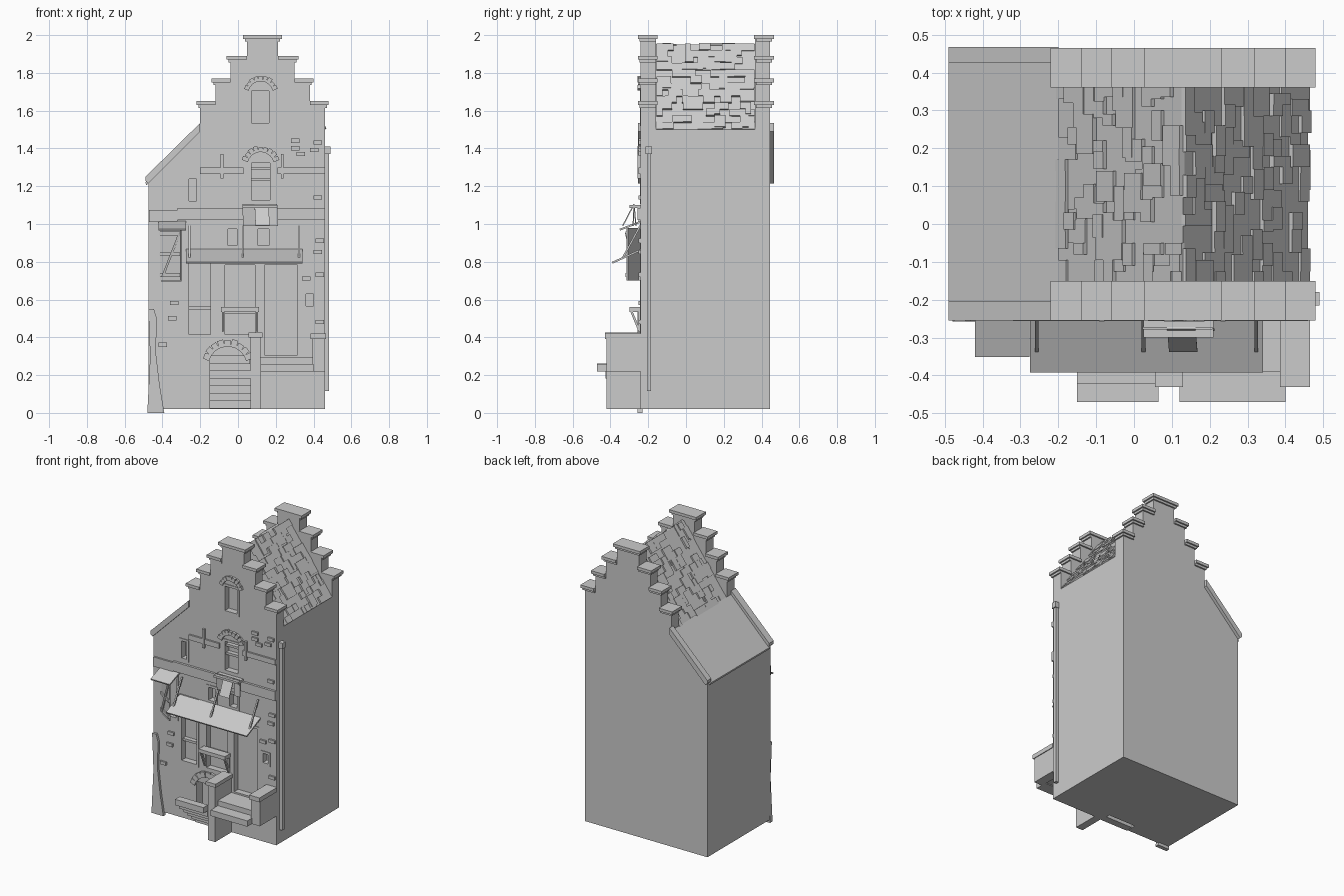
import bpy, bmesh, math, random
from mathutils import Vector, Matrix

random.seed(4)
if "Cube" in bpy.data.objects:
    bpy.data.objects.remove(bpy.data.objects["Cube"], do_unlink=True)

stone = bpy.data.materials.new("plain_grey")
stone.use_nodes = True
GREY = (0.6, 0.6, 0.6, 1)
stone.diffuse_color = GREY
stone.node_tree.nodes["Principled BSDF"].inputs["Base Color"].default_value = GREY
FRONT = -0.24


def finish(name, bm):
    bmesh.ops.recalc_face_normals(bm, faces=bm.faces)
    mesh = bpy.data.meshes.new(name)
    bm.to_mesh(mesh)
    bm.free()
    mesh.materials.append(stone)
    obj = bpy.data.objects.new(name, mesh)
    bpy.context.collection.objects.link(obj)
    return obj


def add_box(bm, x, y, z, matrix=Matrix()):
    size = Matrix.Diagonal((x[1] - x[0], y[1] - y[0], z[1] - z[0], 1))
    centre = Matrix.Translation((sum(x) / 2, sum(y) / 2, sum(z) / 2))
    bmesh.ops.create_cube(bm, size=1, matrix=matrix @ centre @ size)


def boxes(name, items):
    bm = bmesh.new()
    for x, y, z in items:
        add_box(bm, x, y, z)
    return finish(name, bm)


def prism(name, points, y0, y1):
    """Front outline in x and z, extruded along y."""
    bm = bmesh.new()
    face = bm.faces.new([bm.verts.new((x, y0, z)) for x, z in points])
    new = bmesh.ops.extrude_face_region(bm, geom=[face])["geom"]
    bmesh.ops.translate(bm, vec=(0, y1 - y0, 0),
                        verts=[v for v in new if isinstance(v, bmesh.types.BMVert)])
    return finish(name, bm)


def beam(name, a, b, width, depth):
    """Box running from a to b, width along x where possible."""
    a, b = Vector(a), Vector(b)
    d = (b - a).normalized()
    side = Vector((1, 0, 0)) if abs(d.x) < 0.1 else Vector((0, 1, 0))
    up = d.cross(side).normalized()
    m = Matrix((side, up, d)).transposed().to_4x4()
    m.translation = a
    bm = bmesh.new()
    add_box(bm, (-width / 2, width / 2), (-depth / 2, depth / 2), (0, (b - a).length), m)
    return finish(name, bm)


# Walls: front and back stepped gables with the core between them
MID = 0.13
steps = [(0.33, 1.63), (0.25, 1.75), (0.17, 1.87), (0.083, 1.98)]
right = []
for i, (w, z) in enumerate(steps):
    right += [(w, steps[i - 1][1] if i else 0.02), (w, z)]
outline = [(MID + w, z) for w, z in right] + [(MID - w, z) for w, z in reversed(right[1:])]
outline += [(-0.2, 1.5), (-0.475, 1.22), (-0.475, 0.02)]
front_wall = prism("front_wall", outline, FRONT, -0.16)
prism("back_wall", outline, 0.365, 0.445)
prism("house_core", [(0.46, 0.02), (0.46, 1.5), (MID, 1.95), (-0.2, 1.5),
                     (-0.475, 1.22), (-0.475, 0.02)], -0.16, 0.365)

# Gable coping stones, two tiers on every step
caps = []
for y0, y1 in ((-0.255, -0.15), (0.36, 0.465)):
    for i, (w, z) in enumerate(steps):
        inner = steps[i + 1][0] if i < 3 else 0
        for s in ((1, -1) if i < 3 else (1,)):
            for grow, low, high in ((0.01, z - 0.015, z), (0.02, z, z + 0.02)):
                a, b = (inner, w + grow) if i < 3 else (-w - grow, w + grow)
                caps.append(((min(MID + s * a, MID + s * b), max(MID + s * a, MID + s * b)),
                             (y0 + 0.02 - grow, y1 - 0.02 + grow), (low, high)))
boxes("gable_copings", caps)

# Roof shingles on both slopes
bm = bmesh.new()
length = math.hypot(0.33, 0.45)
for s in (1, -1):
    down = Vector((s * 0.33, 0, -0.45)).normalized()
    out = Vector((s * 0.45, 0, 0.33)).normalized()
    m = Matrix((down, Vector((0, 1, 0)), out)).transposed().to_4x4()
    m.translation = (MID, 0, 1.95)
    for row in range(13):
        u = row * length / 13
        y = -0.155
        while y < 0.35:
            w = random.choice((0.03, 0.045, 0.06, 0.08))
            if random.random() < 0.6:
                u2 = min(u + random.choice((0.043, 0.043, 0.075)), length)
                add_box(bm, (u, u2), (y, min(y + w, 0.362)),
                        (-0.005, random.uniform(0.005, 0.014)), m)
            y += w
finish("roof_shingles", bm)

# Side roof slab and its sloping copings
prism("side_roof", [(-0.2, 1.5), (-0.2, 1.51), (-0.49, 1.22), (-0.485, 1.205)], -0.22, 0.435)
for name, y0, y1 in (("front_slope_coping", -0.255, -0.205), ("back_slope_coping", 0.425, 0.467)):
    prism(name, [(-0.2, 1.49), (-0.2, 1.535), (-0.49, 1.25), (-0.49, 1.23), (-0.475, 1.215)], y0, y1)

# Windows and doors: x range, z range, glazing bar heights
openings = {
    "attic_window": (0.055, 0.18, 1.52, 1.72, ()),
    "upper_window": (0.055, 0.185, 1.11, 1.34, (0.55, 0.8)),
    "small_side_window": (-0.275, -0.205, 1.105, 1.255, ()),
    "shutter_window": (-0.42, -0.285, 0.68, 1.01, ()),
    "tall_window": (-0.275, -0.13, 0.4, 0.87, (0.33,)),
    "middle_window": (-0.085, 0.105, 0.4, 0.8, (0.33,)),
    "front_door": (0.125, 0.33, 0.29, 0.8, ()),
    "left_transom": (-0.07, 0.01, 0.87, 0.99, ()),
    "right_transom": (0.09, 0.18, 0.87, 0.99, ()),
    "low_right_window": (0.345, 0.415, 0.55, 0.645, ()),
}
cuts = [((a, b), (FRONT - 0.05, FRONT + 0.04), (c, d)) for a, b, c, d, _ in openings.values()]
cuts.append(((-0.15, 0.06), (FRONT - 0.05, FRONT + 0.07), (0.01, 0.3)))
cutter = boxes("opening_cutter", cuts)
cutter.hide_render = True
cutter.hide_viewport = True
cut = front_wall.modifiers.new("openings", "BOOLEAN")
cut.object, cut.solver = cutter, "EXACT"
for name, (a, b, c, d, bars) in openings.items():
    t, ys = 0.016, (FRONT - 0.004, FRONT + 0.04)
    parts = [((a, a + t), ys, (c, d)), ((b - t, b), ys, (c, d)),
             ((a + t, b - t), ys, (c, c + t)), ((a + t, b - t), ys, (d - t, d))]
    for f in bars:
        z = c + f * (d - c)
        parts.append(((a + t, b - t), (FRONT + 0.01, FRONT + 0.04), (z - 0.008, z + 0.008)))
    boxes(name + "_frame", parts)


# Brick arches made of separate wedges
def arch(name, cx, cz, r0, r1, a0, a1, count):
    bm = bmesh.new()
    for i in range(count):
        a = math.radians(a0 + (a1 - a0) * (i + 0.5) / count)
        half = math.pi * (r0 + r1) / 2 * (a1 - a0) / 360 / count * 0.94
        m = Matrix.Translation((cx, 0, cz)) @ Matrix.Rotation(-a, 4, "Y")
        add_box(bm, (r0, r1 + random.uniform(-0.006, 0.006)),
                (FRONT - random.uniform(0.01, 0.018), FRONT + 0.02), (-half, half), m)
    finish(name, bm)


arch("attic_arch", 0.12, 1.69, 0.065, 0.095, 15, 165, 9)
arch("upper_arch", 0.12, 1.31, 0.07, 0.1, 15, 165, 9)
arch("cellar_arch", -0.055, 0.25, 0.1, 0.14, 15, 165, 9)

# Wall bands and scattered bricks
boxes("wall_bands", [((-0.47, -0.32), (FRONT - 0.012, FRONT), (1.01, 1.075)),
                     ((-0.32, 0.46), (FRONT - 0.016, FRONT), (1.02, 1.085)),
                     ((-0.2, 0.03), (FRONT - 0.012, FRONT), (1.265, 1.3)),
                     ((0.21, 0.46), (FRONT - 0.012, FRONT), (1.265, 1.3))])
bricks = []
for x, z in ((0.28, 1.4), (0.31, 1.37), (0.38, 1.39), (0.28, 1.44), (0.4, 1.43), (0.4, 1.14),
             (0.41, 0.91), (0.4, 0.85), (0.34, 0.71), (0.41, 0.73), (0.41, 0.48),
             (-0.37, 0.5), (-0.42, 0.36), (-0.36, 0.58)):
    bricks.append(((x, x + 0.045), (FRONT - 0.012, FRONT), (z - 0.01, z + 0.012)))
boxes("loose_bricks", bricks)
for x in (-0.085, 0.235):
    beam("wall_anchor", (x, FRONT - 0.01, 1.24), (x, FRONT - 0.01, 1.37), 0.014, 0.016)

# Awnings with their stays
beam("main_awning", (0.033, -0.39, 0.795), (0.033, -0.235, 0.865), 0.615, 0.01)
for x in (-0.257, 0.025, 0.323):
    beam("awning_stay", (x, -0.243, 0.99), (x, -0.335, 0.82), 0.01, 0.01)
beam("small_awning", (-0.348, -0.35, 0.97), (-0.348, -0.24, 1.012), 0.145, 0.01)

# Half-open shutter with a brace
m = Matrix.Translation((-0.41, FRONT, 0.7)) @ Matrix.Rotation(math.radians(-33), 4, "Z")
bm = bmesh.new()
add_box(bm, (0, 0.13), (-0.005, 0.005), (0, 0.28), m)
for z in (0.02, 0.13, 0.24):
    add_box(bm, (0, 0.13), (-0.012, -0.005), (z, z + 0.02), m)
finish("shutter", bm)
beam("shutter_brace", (-0.4, -0.26, 0.72), (-0.31, -0.315, 0.95), 0.014, 0.012)

# Sill shelf with hanging torn cloths
boxes("upper_sill", [((0.025, 0.21), (-0.3, FRONT), (1.085, 1.1))])
for x, w, tip in ((0.055, 0.065, -0.265), (0.125, 0.075, -0.335), (0.185, 0.045, -0.28)):
    beam("hanging_cloth", (x, -0.275, 1.105), (x + 0.005, tip, 0.99), w, 0.006)

# Shelf below the middle window on side brackets
boxes("window_shelf", [((-0.09, 0.11), (-0.3, FRONT), (0.535, 0.56))])
for x in (-0.08, 0.1):
    beam("shelf_bracket", (x, -0.29, 0.54), (x, -0.245, 0.43), 0.012, 0.012)
    beam("shelf_post", (x, -0.245, 0.43), (x, -0.245, 0.54), 0.012, 0.012)

# Stoop with side walls, raised floor and bench
boxes("stoop_walls", [((0.067, 0.12), (-0.42, FRONT), (0.02, 0.4)),
                      ((0.055, 0.13), (-0.43, FRONT), (0.4, 0.425)),
                      ((0.395, 0.46), (-0.42, FRONT), (0.22, 0.39)),
                      ((0.385, 0.465), (-0.43, FRONT), (0.39, 0.42))])
boxes("stoop_floor", [((0.12, 0.395), (-0.39, FRONT), (0.225, 0.295))])
boxes("bench", [((0.12, 0.4), (-0.47, -0.385), (0.22, 0.26))])

# Cellar stairs descending towards the wall
boxes("cellar_stairs", [((-0.15, 0.065), (-0.47 + 0.044 * i, -0.42 + 0.044 * i),
                         (0.222 - 0.04 * i, 0.262 - 0.04 * i)) for i in range(6)])

# Crooked corner buttress and drainpipe
prism("corner_buttress", [(-0.48, 0), (-0.39, 0), (-0.415, 0.15), (-0.435, 0.32), (-0.43, 0.5),
                          (-0.445, 0.55), (-0.475, 0.55), (-0.465, 0.3)], -0.257, -0.23)
boxes("drainpipe", [((0.46, 0.482), (-0.206, -0.184), (0.115, 1.37)),
                    ((0.46, 0.49), (-0.215, -0.18), (1.37, 1.41))])
